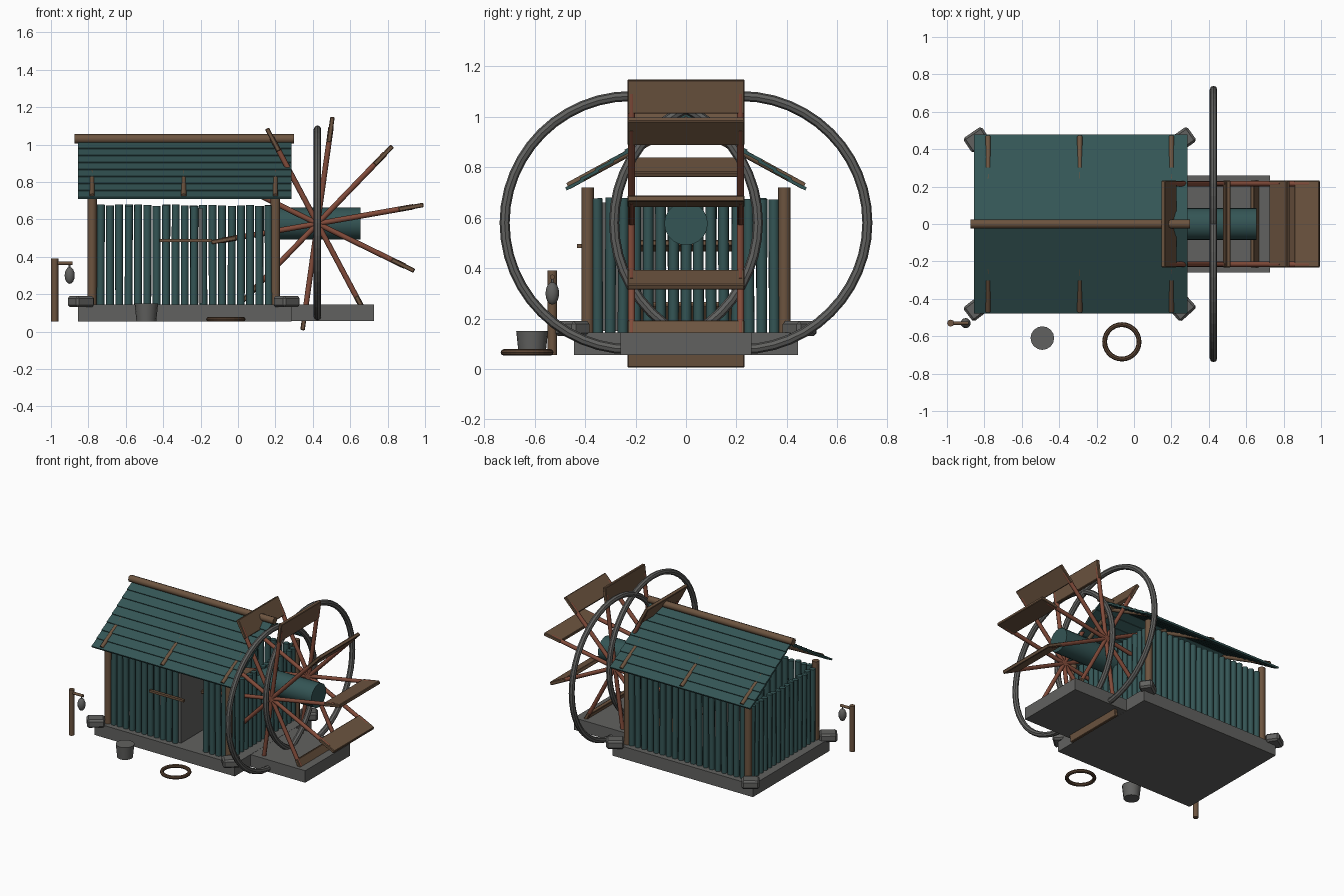
import bpy, math, random
from mathutils import Vector

random.seed(4)
cube = bpy.data.objects.get("Cube")
if cube:
    bpy.data.objects.remove(cube, do_unlink=True)


def material(name, color):
    m = bpy.data.materials.new(name)
    m.use_nodes = True
    m.diffuse_color = (*color, 1)
    bsdf = next(n for n in m.node_tree.nodes if n.type == 'BSDF_PRINCIPLED')
    bsdf.inputs["Base Color"].default_value = (*color, 1)
    return m


TEAL = material("teal painted wood", (0.034, 0.09, 0.09))
BROWN = material("brown timber", (0.15, 0.088, 0.05))
DARK = material("dark brown rope", (0.1, 0.056, 0.032))
RED = material("red wood", (0.22, 0.07, 0.042))
GREY = material("grey stone", (0.12, 0.12, 0.115))


def finish(name, mat):
    o = bpy.context.object
    o.name = name
    o.data.materials.append(mat)
    return o


def box(name, size, loc, mat, rot=(0, 0, 0), bevel=0):
    bpy.ops.mesh.primitive_cube_add(size=1, location=loc, rotation=rot)
    o = finish(name, mat)
    for v in o.data.vertices:
        v.co = [c * s for c, s in zip(v.co, size)]
    if bevel:
        b = o.modifiers.new("bevel", 'BEVEL')
        b.width = bevel
        b.segments = 1
    return o


def rod(name, start, end, r1, mat, r2=None, sides=8):
    a, b = Vector(start), Vector(end)
    d = b - a
    bpy.ops.mesh.primitive_cone_add(
        vertices=sides, radius1=r1, radius2=r1 if r2 is None else r2, depth=d.length,
        location=(a + b) / 2, rotation=d.to_track_quat('Z', 'Y').to_euler())
    o = finish(name, mat)
    for p in o.data.polygons:
        p.use_smooth = len(p.vertices) == 4
    return o


def ring(name, loc, radius, thickness, mat, rot, sides=48):
    bpy.ops.mesh.primitive_torus_add(major_radius=radius, minor_radius=thickness,
                                     major_segments=sides, minor_segments=8,
                                     location=loc, rotation=rot)
    return finish(name, mat)


# Foundations
FLOOR, BASE = 0.145, 0.055
box("house_foundation", (1.14, 0.89, 0.09), (-0.285, 0, 0.1), GREY)
box("wheel_foundation", (0.5, 0.52, 0.088), (0.478, 0, 0.1), GREY)

# Corner posts and stones
for x, sx in ((-0.78, -0.84), (0.2, 0.26)):
    for s in (-1, 1):
        rod("corner_post", (x, s * 0.39, FLOOR - 0.01), (x, s * 0.39, 0.72), 0.025, BROWN)
        turn = math.radians(45 + random.uniform(-14, 14))
        box("corner_stone", (0.12, 0.095, 0.06), (sx, s * 0.45, 0.16), GREY, (0, 0, turn), 0.012)


# Wall poles, leaving a doorway in the front
def pole(x, y):
    lean = random.uniform(-0.003, 0.003)
    top = 0.675 + random.uniform(-0.005, 0.005)
    rod("wall_pole", (x, y, FLOOR), (x + lean, y + lean, top), 0.021, TEAL)


for i in range(19):
    x = -0.735 + 0.05 * i
    pole(x, 0.39)
    if not -0.2 < x < -0.01:
        pole(x, -0.39)
for i in range(15):
    for x in (-0.78, 0.2):
        pole(x, -0.35 + 0.05 * i)

# Door swung inward, and its bar outside
box("open_door", (0.02, 0.28, 0.51), (-0.2, -0.25, 0.405), GREY)
box("door_bar", (0.28, 0.02, 0.016), (-0.28, -0.422, 0.487), BROWN)

# Roof of overlapping boards with rafters and ridge beam
SLOPE = math.atan(0.635)
BOARDS = 8
for s in (-1, 1):
    for i in range(BOARDS):
        y = 0.47 * (i + 0.5) / BOARDS
        box("roof_board", (1.14, 0.08, 0.013), (-0.285, s * y, 1.012 - 0.635 * y), TEAL,
            (-s * (SLOPE - 0.09), 0, 0))
    for x in (-0.78, -0.29, 0.2):
        rod("rafter", (x, 0, 0.98), (x, s * 0.468, 0.725), 0.014, BROWN)
rod("ridge_beam", (-0.875, 0, 1.03), (0.3, 0, 1.03), 0.025, BROWN)

# Paddle wheel
CX, CZ = 0.425, 0.577
rod("axle_drum", (CX - 0.23, 0, CZ), (CX + 0.23, 0, CZ), 0.086, TEAL, sides=20)
for s in (-1, 1):
    ring("wheel_rim", (CX, s * 0.217, CZ + 0.003), 0.502, 0.02, GREY, (0, math.pi / 2, 0))
for i in range(10):
    a = math.radians(10 + 36 * i)
    c, n = math.cos(a), math.sin(a)
    for s in (-1, 1):
        rod("wheel_spoke", (CX, s * 0.216, CZ), (CX + 0.52 * c, s * 0.216, CZ + 0.52 * n),
            0.0145, RED)
    box("wheel_paddle", (0.135, 0.465, 0.024), (CX + 0.508 * c, 0, CZ + 0.508 * n), BROWN,
        (0, -a, 0), 0.004)

# Yard items: bucket, rope ring, lamp post
rod("bucket", (-0.49, -0.61, BASE), (-0.49, -0.61, 0.15), 0.053, GREY, 0.063, 16)
ring("rope_ring", (-0.065, -0.63, 0.066), 0.092, 0.013, DARK, (0, 0, 0), 28)
rod("lamp_post", (-0.98, -0.53, BASE), (-0.98, -0.53, 0.39), 0.019, BROWN)
rod("lamp_arm", (-0.98, -0.53, 0.365), (-0.885, -0.53, 0.365), 0.01, BROWN)
rod("lamp_hook", (-0.9, -0.53, 0.365), (-0.9, -0.53, 0.335), 0.005, GREY)
bpy.ops.mesh.primitive_uv_sphere_add(segments=12, ring_count=8, radius=1,
                                     location=(-0.9, -0.53, 0.3))
lamp = finish("lamp", GREY)
lamp.scale = (0.027, 0.027, 0.045)
for p in lamp.data.polygons:
    p.use_smooth = True
